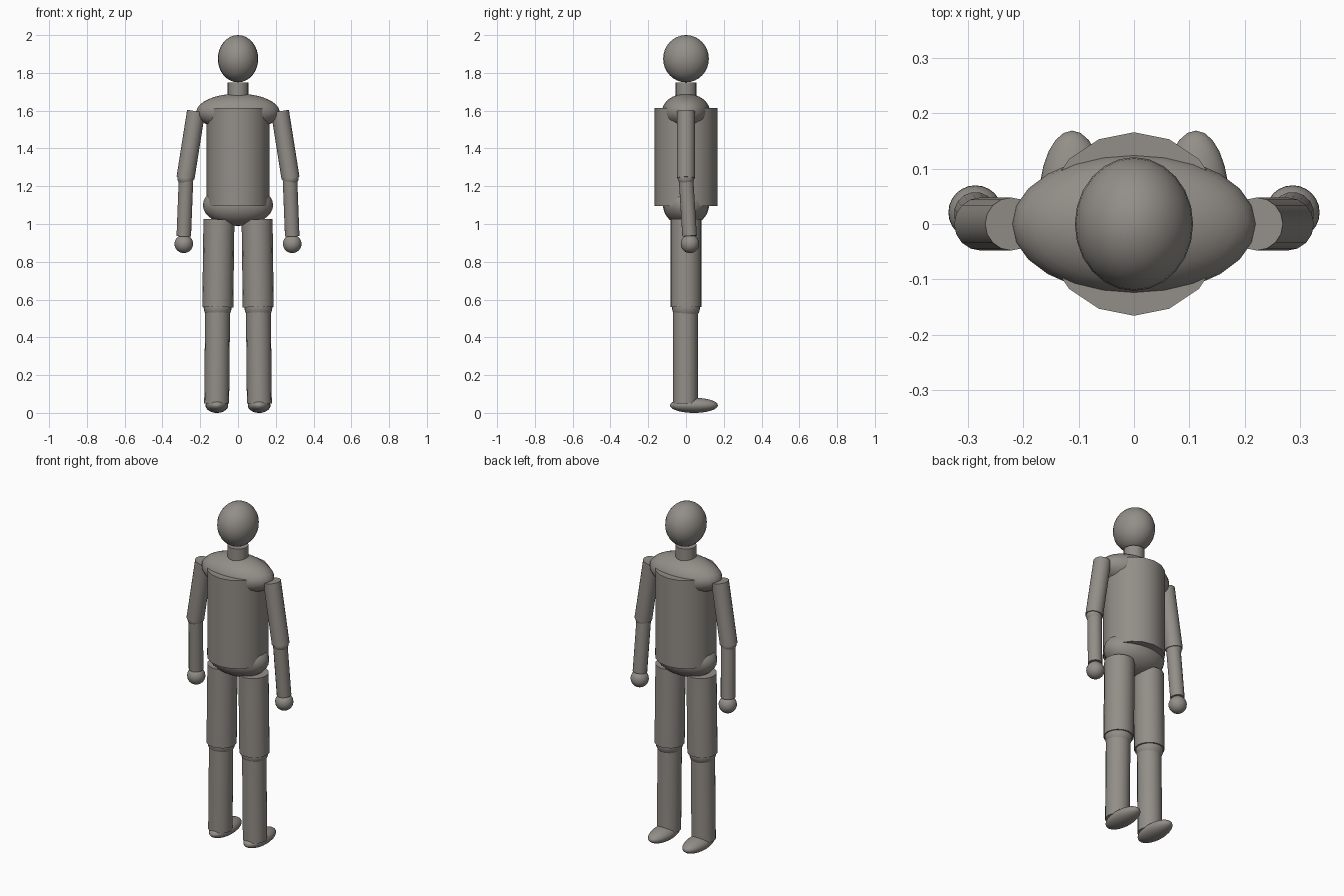
import bpy
import math
from mathutils import Vector

cube = bpy.data.objects.get("Cube")
if cube:
    bpy.data.objects.remove(cube, do_unlink=True)

# One warm grey for the whole figure
grey = bpy.data.materials.new("warm_grey")
grey.use_nodes = True
colour = (0.29, 0.27, 0.245, 1)
grey.diffuse_color = colour
bsdf = grey.node_tree.nodes["Principled BSDF"]
bsdf.inputs["Base Color"].default_value = colour
bsdf.inputs["Roughness"].default_value = 0.8


def finish(name):
    ob = bpy.context.object
    ob.name = name
    ob.data.materials.append(grey)
    bpy.ops.object.transform_apply(location=False, rotation=True, scale=True)
    bpy.ops.object.shade_smooth_by_angle(angle=math.radians(40))
    return ob


def ball(name, centre, radii):
    bpy.ops.mesh.primitive_uv_sphere_add(segments=24, ring_count=16, location=centre)
    bpy.context.object.scale = radii
    return finish(name)


def limb(name, top, bottom, radius):
    a, b = Vector(top), Vector(bottom)
    bpy.ops.mesh.primitive_cylinder_add(
        vertices=16, radius=radius, depth=(a - b).length, location=(a + b) / 2,
        rotation=(a - b).to_track_quat('Z', 'Y').to_euler())
    return finish(name)


# Head and trunk
ball("head", (0, 0, 1.875), (0.107, 0.121, 0.125))
limb("neck", (0, 0, 1.75), (0, 0, 1.64), 0.056)
ball("shoulders", (0, 0, 1.592), (0.221, 0.128, 0.098))
limb("torso", (0, 0, 1.615), (0, 0, 1.095), 0.166)
ball("pelvis", (0, 0, 1.1), (0.186, 0.122, 0.11))

# Arms and legs, mirrored left and right
for side, s in (("left", 1), ("right", -1)):
    elbow = (s * 0.278, 0, 1.243)
    wrist = (s * 0.287, 0.019, 0.936)
    limb(side + "_upper_arm", (s * 0.222, 0, 1.597), elbow, 0.048)
    ball(side + "_elbow", elbow, (0.043, 0.043, 0.043))
    limb(side + "_forearm", (s * 0.275, 0, 1.243), wrist, 0.039)
    ball(side + "_hand", (s * 0.287, 0.021, 0.895), (0.049, 0.049, 0.049))

    limb(side + "_thigh", (s * 0.101, 0, 1.025), (s * 0.107, 0, 0.56), 0.082)
    ball(side + "_knee", (s * 0.108, 0, 0.56), (0.074, 0.074, 0.074))
    limb(side + "_calf", (s * 0.108, -0.003, 0.54), (s * 0.113, -0.003, 0.05), 0.066)
    ball(side + "_foot", (s * 0.112, 0.042, 0.04), (0.06, 0.127, 0.04))
